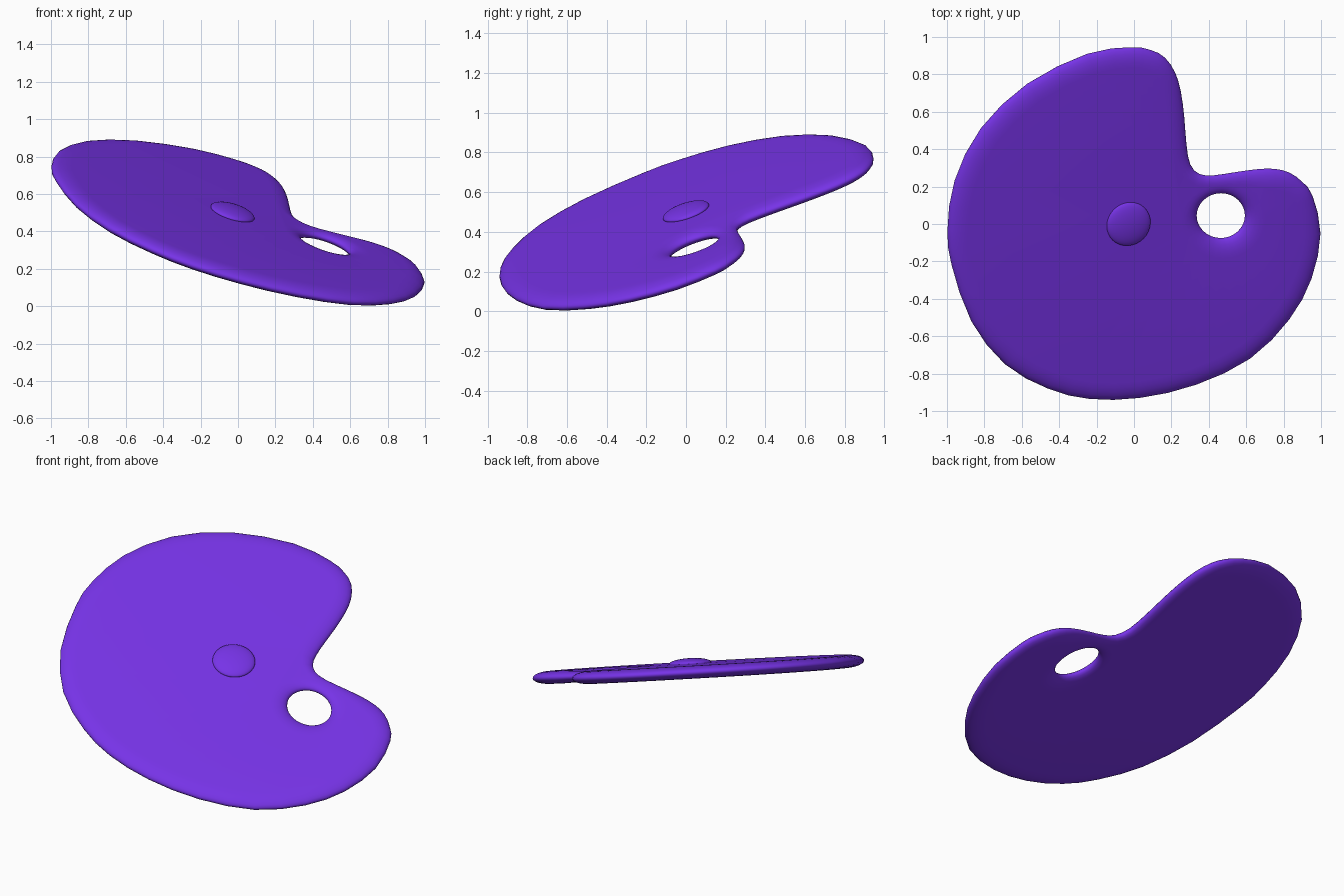
import bpy, bmesh, math
from mathutils import Vector

if "Cube" in bpy.data.objects:
    bpy.data.objects.remove(bpy.data.objects["Cube"])

A, B, C = -0.31, 0.333, 0.449          # tilted plane z = A x + B y + C
NORMAL = Vector((-A, -B, 1)).normalized()
HALF, EDGE = 0.037, 0.10               # half thickness, width of the rounded rim
STEPS = 6

mat = bpy.data.materials.new("violet paint")
mat.diffuse_color = (0.184, 0.033, 0.80, 1)
mat.use_nodes = True
mat.node_tree.nodes["Principled BSDF"].inputs["Base Color"].default_value = mat.diffuse_color


def on_plane(p, off=0.0):
    return Vector((p.x, p.y, A * p.x + B * p.y + C)) + NORMAL * off


def smooth_loop(pts, n=2):
    """Closed Catmull-Rom curve through the points."""
    pts, out = [Vector(p) for p in pts], []
    for i in range(len(pts)):
        a, b, c, d = (pts[(i + k) % len(pts)] for k in (-1, 0, 1, 2))
        for j in range(n):
            t = j / n
            out.append(0.5 * (2 * b + (c - a) * t + (2 * a - 5 * b + 4 * c - d) * t ** 2
                              + (3 * b - a - 3 * c + d) * t ** 3))
    return out


# Kidney outline (clockwise) and thumb hole (counter-clockwise)
outline = smooth_loop([
    (-.02, .945), (.09, .93), (.165, .89), (.22, .81), (.25, .71), (.268, .58),
    (.28, .43), (.30, .32), (.35, .267), (.43, .26), (.55, .278), (.66, .293),
    (.75, .295), (.83, .275), (.90, .225), (.955, .15), (.997, -.05), (.95, -.29),
    (.83, -.51), (.62, -.72), (.33, -.86), (.03, -.93), (-.24, -.935), (-.46, -.88),
    (-.69, -.75), (-.87, -.52), (-.975, -.22), (-.997, -.03), (-.96, .23),
    (-.82, .51), (-.57, .75), (-.25, .91)])
hole = [Vector((.464 + .129 * math.cos(t), .045 + .12 * math.sin(t)))
        for t in (math.tau * i / 32 for i in range(32))]


def add_rim(bm, loop, other):
    """Rounded rim around a loop; returns the inner edge loops, top and bottom."""
    n, columns = len(loop), []
    for i, p in enumerate(loop):
        tan = (loop[(i + 1) % n] - loop[i - 1]).normalized()
        inward = Vector((tan.y, -tan.x))
        w = min(EDGE, 0.45 * min((p - q).length for q in other))
        h = HALF * math.sqrt(w / EDGE)
        col = []
        for k in range(-STEPS, STEPS + 1):
            ang = k / STEPS * math.pi / 2
            q = p + inward * w * (1 - math.cos(ang))
            col.append(bm.verts.new(on_plane(q, h * math.sin(ang))))
        columns.append(col)
    for i in range(n):
        a, b = columns[i], columns[(i + 1) % n]
        for k in range(2 * STEPS):
            bm.faces.new((a[k], b[k], b[k + 1], a[k + 1]))
    return [[bm.edges.get((columns[i][k], columns[(i + 1) % n][k])) for i in range(n)]
            for k in (-1, 0)]


def finish(bm, name):
    bmesh.ops.recalc_face_normals(bm, faces=bm.faces)
    for f in bm.faces:
        f.smooth = True
    me = bpy.data.meshes.new(name)
    bm.to_mesh(me)
    bm.free()
    me.materials.append(mat)
    ob = bpy.data.objects.new(name, me)
    bpy.context.collection.objects.link(ob)
    return ob


# Palette board: two rims joined by top and bottom caps
bm = bmesh.new()
outer = add_rim(bm, outline, hole)
inner = add_rim(bm, hole, outline)
for e_out, e_in in zip(outer, inner):
    bmesh.ops.triangle_fill(bm, edges=e_out + e_in, use_beauty=True, normal=NORMAL)
finish(bm, "palette_board")

# Flattened paint blob on the top face
bm = bmesh.new()
bmesh.ops.create_uvsphere(bm, u_segments=32, v_segments=16, radius=1)
blob = finish(bm, "paint_blob")
blob.scale = (0.122, 0.122, 0.03)
blob.rotation_mode = 'QUATERNION'
blob.rotation_quaternion = Vector((0, 0, 1)).rotation_difference(NORMAL)
blob.location = on_plane(Vector((-.04, .012)), 0.04)
